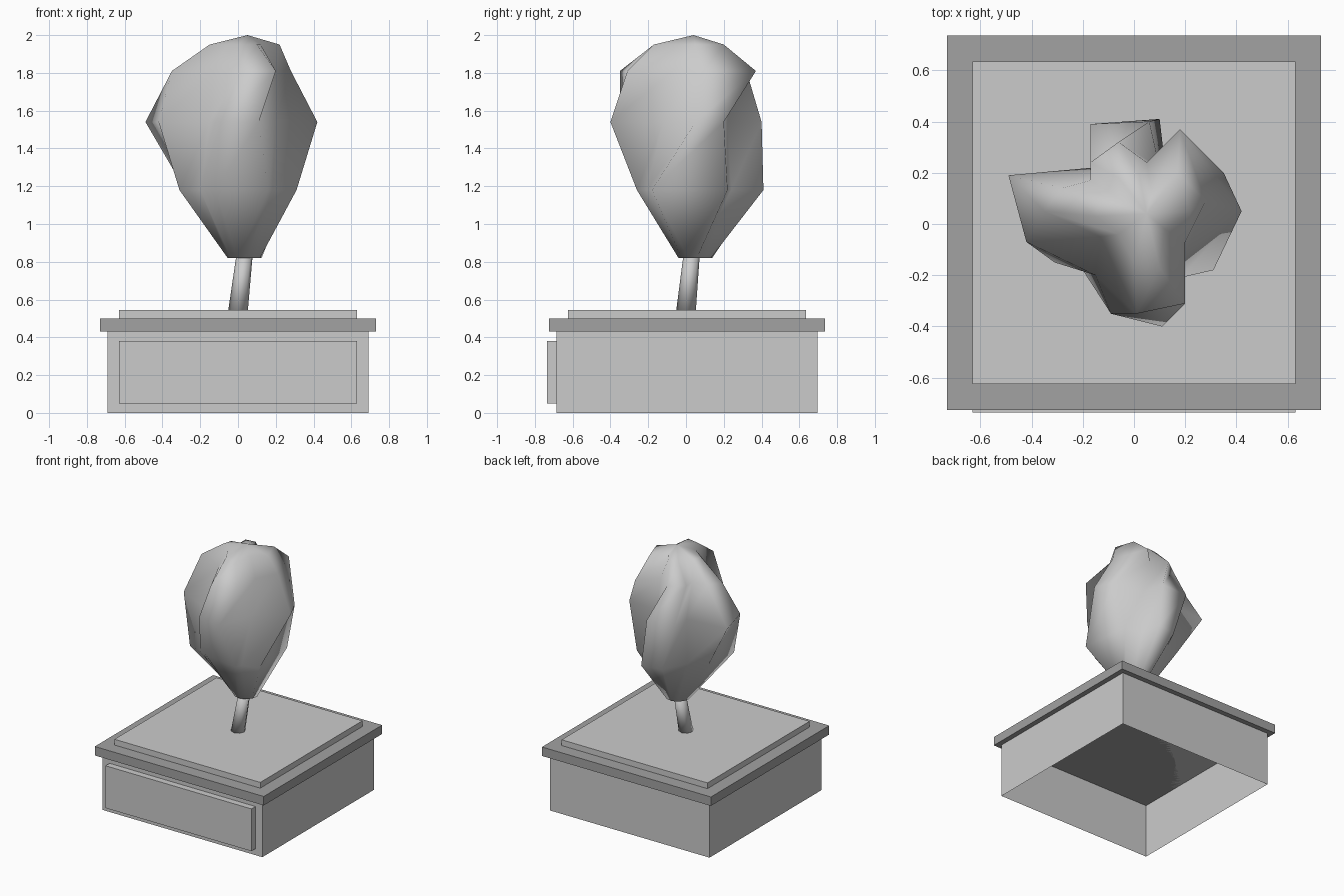
import bpy
import bmesh
import math
from mathutils import Vector

default = bpy.data.objects.get("Cube")
if default:
    bpy.data.objects.remove(default, do_unlink=True)


def make_material(name, value):
    mat = bpy.data.materials.new(name)
    mat.use_nodes = True
    color = (value, value, value, 1)
    mat.diffuse_color = color
    mat.node_tree.nodes["Principled BSDF"].inputs["Base Color"].default_value = color
    return mat


light_grey = make_material("light grey", 0.6)
mid_grey = make_material("mid grey", 0.36)


def finish(name, bm, mat, smooth=False):
    bmesh.ops.recalc_face_normals(bm, faces=bm.faces)
    for face in bm.faces:
        face.smooth = smooth
    mesh = bpy.data.meshes.new(name)
    bm.to_mesh(mesh)
    bm.free()
    mesh.materials.append(mat)
    obj = bpy.data.objects.new(name, mesh)
    bpy.context.collection.objects.link(obj)
    return obj


def box(name, low, high, mat, open_bottom=False):
    low, high = Vector(low), Vector(high)
    bm = bmesh.new()
    bmesh.ops.create_cube(bm, size=1)
    for v in bm.verts:
        v.co = (low + high) / 2 + v.co * (high - low)
    if open_bottom:
        bm.normal_update()
        under = [f for f in bm.faces if f.normal.z < -0.9]
        bmesh.ops.delete(bm, geom=under, context='FACES_ONLY')
    return finish(name, bm, mat)


def loft(name, rings, mat, tip=None):
    """Skin a stack of closed rings, ending in a flat cap or a pointed tip."""
    bm = bmesh.new()
    loops = [[bm.verts.new(p) for p in ring] for ring in rings]
    count = len(loops[0])
    pairs = [(i, (i + 1) % count) for i in range(count)]
    for lower, upper in zip(loops, loops[1:]):
        for i, j in pairs:
            bm.faces.new((lower[i], lower[j], upper[j], upper[i]))
    bm.faces.new(loops[0][::-1])
    if tip:
        apex = bm.verts.new(tip)
        for i, j in pairs:
            bm.faces.new((loops[-1][i], loops[-1][j], apex))
    else:
        bm.faces.new(loops[-1])
    return finish(name, bm, mat, smooth=True)


def circle(x, y, z, radius, count, start=0.0):
    angles = [start + math.tau * i / count for i in range(count)]
    return [(x + radius * math.cos(a), y + radius * math.sin(a), z) for a in angles]


# Planter: hollow body open underneath, front panel, rim slab and soil bed
box("planter_body", (-0.69, -0.685, 0), (0.69, 0.695, 0.43), light_grey, open_bottom=True)
box("front_panel", (-0.63, -0.735, 0.05), (0.63, -0.685, 0.38), light_grey)
box("planter_rim", (-0.73, -0.725, 0.43), (0.73, 0.735, 0.50), mid_grey)
box("soil_bed", (-0.63, -0.625, 0.50), (0.63, 0.635, 0.545), light_grey)

# Leaning trunk
loft("trunk", [circle(0, 0, 0.54, 0.052, 8), circle(0.035, 0.03, 0.84, 0.043, 8)], light_grey)

# Crown: four twisting lobes, each two ridge points then a valley, in hundredths
crown_profile = {
    1.18: [(-12, -22), (16, -26), (18, -21), (31, -18), (27, 22), (12, 24),
           (10, 41), (-6, 38), (-15, 20), (-28, 12), (-31, -15), (-20, -18)],
    1.54: [(-9, -35), (11, -40), (20, -12), (42, 5), (35, 20), (10, 22),
           (6, 40), (-17, 39), (-16, 22), (-49, 19), (-42, -7), (-15, -20)],
    1.81: [(1, -35), (20, -31), (20, -7), (28, 9), (18, 37), (5, 24),
           (-6, 32), (-17, 24), (-17, 17), (-28, 14), (-35, 5), (-13, -5)],
    1.95: [(0, -15), (10, -17), (12, -2), (22, 5), (17, 20), (7, 12),
           (2, 19), (-6, 18), (-6, 10), (-13, 10), (-15, 3), (-6, -4)],
}
crown_rings = [circle(0.035, 0.05, 0.82, 0.09, 12, math.radians(245))]
for height, points in crown_profile.items():
    crown_rings.append([(x / 100, y / 100, height) for x, y in points])
loft("crown", crown_rings, light_grey, tip=(0.05, 0.04, 2.0))
